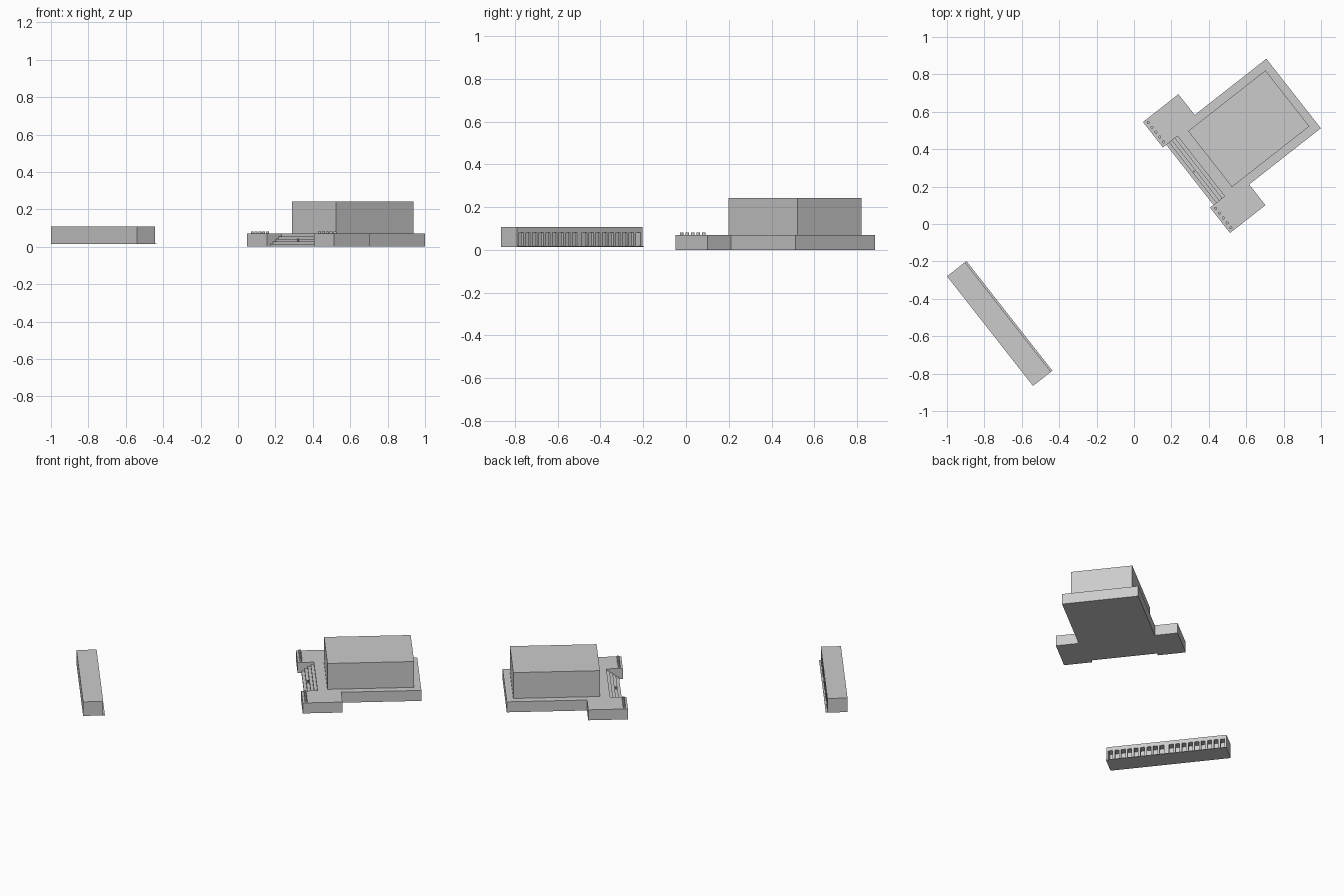
import bpy, bmesh, math
from mathutils import Matrix

if "Cube" in bpy.data.objects:
    bpy.data.objects.remove(bpy.data.objects["Cube"])

# One stone grey for the whole model
stone = bpy.data.materials.new("stone_grey")
stone.diffuse_color = (0.6, 0.6, 0.6, 1)
stone.use_nodes = True
stone.node_tree.nodes["Principled BSDF"].inputs["Base Color"].default_value = stone.diffuse_color

# Both buildings share one heading; local x runs along the front, local y is depth
TURN = Matrix.Rotation(math.radians(-51.9), 4, 'Z')
ALTAR = Matrix.Translation((0.2805, 0.2485, 0)) @ TURN
HALL = Matrix.Translation((-0.718, -0.532, 0)) @ TURN


def finish(name, bm, frame):
    bmesh.ops.recalc_face_normals(bm, faces=bm.faces)
    mesh = bpy.data.meshes.new(name)
    bm.to_mesh(mesh)
    bm.free()
    mesh.materials.append(stone)
    obj = bpy.data.objects.new(name, mesh)
    obj.matrix_world = frame
    bpy.context.collection.objects.link(obj)
    return obj


def extrude(name, frame, points, offset):
    """Closed profile of 3D points, extruded along offset."""
    bm = bmesh.new()
    face = bm.faces.new([bm.verts.new(p) for p in points])
    geom = bmesh.ops.extrude_face_region(bm, geom=[face], use_keep_orig=True)["geom"]
    verts = [g for g in geom if isinstance(g, bmesh.types.BMVert)]
    bmesh.ops.translate(bm, verts=verts, vec=offset)
    return finish(name, bm, frame)


def boxes(name, frame, bounds):
    """Several axis-aligned boxes (x0, x1, y0, y1, z0, z1) in one object."""
    bm = bmesh.new()
    for x0, x1, y0, y1, z0, z1 in bounds:
        m = Matrix.Translation(((x0 + x1) / 2, (y0 + y1) / 2, (z0 + z1) / 2))
        m = m @ Matrix.Diagonal((x1 - x0, y1 - y0, z1 - z0, 1))
        bmesh.ops.create_cube(bm, size=1, matrix=m)
    return finish(name, bm, frame)


def columns(name, frame, spots, radius, z0, z1):
    bm = bmesh.new()
    for x, y in spots:
        bmesh.ops.create_cone(bm, cap_ends=True, segments=12, radius1=radius, radius2=radius,
                              depth=z1 - z0, matrix=Matrix.Translation((x, y, (z0 + z1) / 2)))
    return finish(name, bm, frame)


# Platform: T-shaped podium with a stair notch, half outline mirrored
H = 0.07
half = [(0.204, 0.099), (0.204, 0), (0.377, 0), (0.377, 0.241), (0.236, 0.241), (0.236, 0.728)]
outline = half + [(-x, y) for x, y in reversed(half)]
extrude("platform", ALTAR, [(x, y, 0) for x, y in outline], (0, 0, H))

# Main hall block
boxes("main_block", ALTAR, [(-0.19, 0.19, 0.16, 0.686, H, 0.243)])

# Staircase set between the wings
steps, tread, first = 4, 0.019, 0.023
profile = [(first + steps * tread, 0), (first, 0)]
for i in range(steps):
    z = H * (i + 1) / (steps + 1)
    profile += [(first + i * tread, z), (first + (i + 1) * tread, z)]
extrude("staircase", ALTAR, [(-0.204, y, z) for y, z in profile], (0.408, 0, 0))

# Small marker post on the middle of the stair
columns("stair_post", ALTAR, [(0, 0.052)], 0.005, 0.028, 0.045)

# Short columns along the front of each wing
columns("wing_columns", ALTAR,
        [(s * (0.226 + 0.033 * i), 0.021) for s in (-1, 1) for i in range(5)], 0.008, H, 0.081)

# Long colonnade hall: L-shaped section extruded along its length, with a thin floor
L, Z0 = 0.3725, 0.014
section = [(-0.066, Z0 + 0.004), (0.01, Z0 + 0.004), (0.01, 0.082), (0.056, 0.082),
           (0.056, 0.108), (-0.066, 0.108)]
extrude("colonnade_body", HALL, [(-L, y, z) for y, z in section], (2 * L, 0, 0))
boxes("colonnade_floor", HALL, [(-L, L, -0.066, 0.066, Z0, Z0 + 0.004)])

# End walls and a wide centre pier, then pillars mirrored to either side
walls = [(-L, -L + 0.012, 0.01, 0.056), (L - 0.012, L, 0.01, 0.056), (-0.015, 0.015, 0.04, 0.056)]
pitch = (L - 0.006) / 9.25
for i in range(1, 9):
    for s in (-1, 1):
        x = s * (pitch * (i + 0.25))
        walls.append((x - 0.007, x + 0.007, 0.042, 0.056))
boxes("colonnade_pillars", HALL, [w + (Z0 + 0.004, 0.082) for w in walls])
